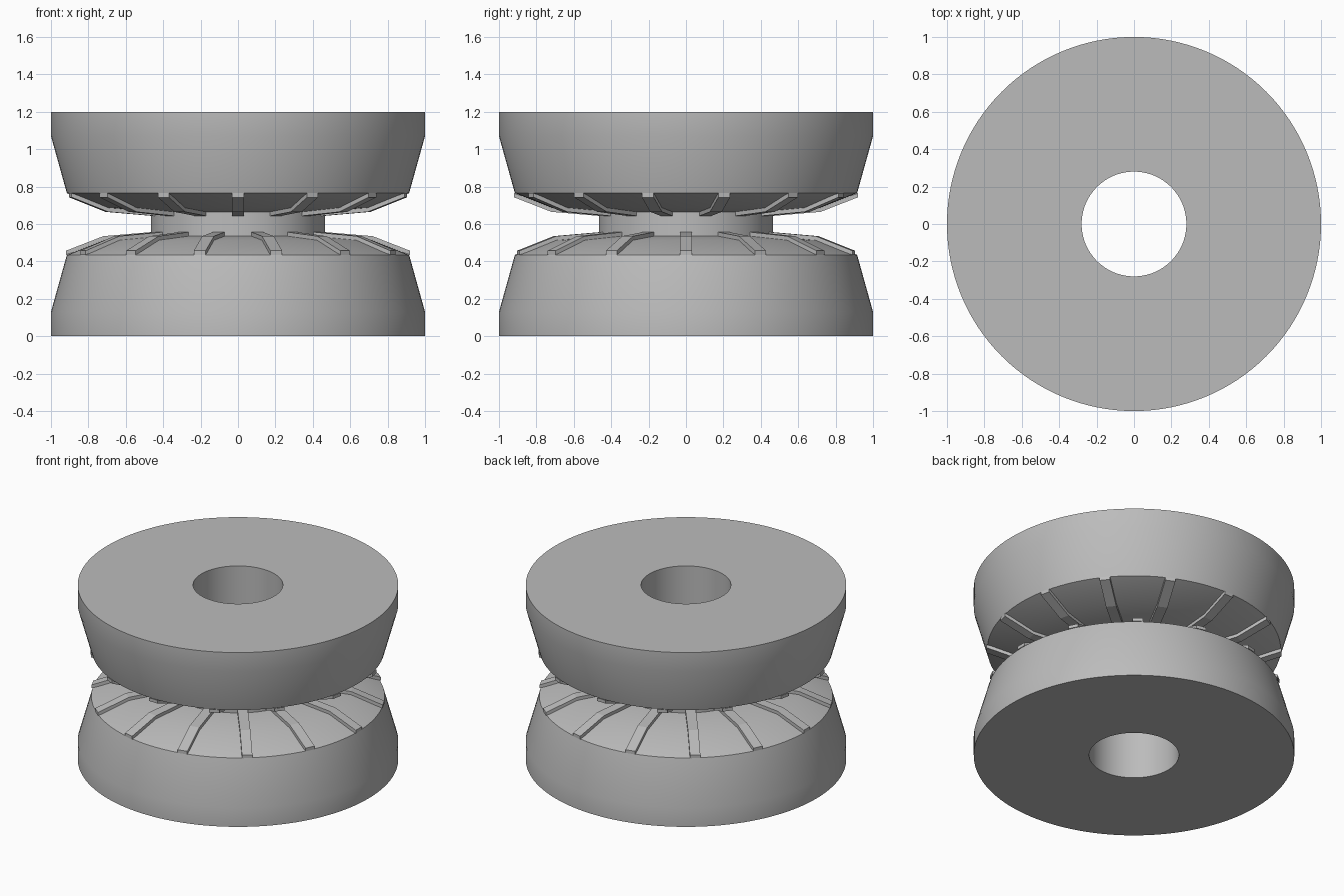
import bpy, bmesh
from math import pi, radians
from mathutils import Matrix, Vector

cube = bpy.data.objects.get("Cube")
if cube:
    bpy.data.objects.remove(cube)

MID = 0.6       # height of the symmetry plane
RIBS = 14
RIB_W = 0.065
RIB_T = 0.022

grey = bpy.data.materials.new("grey")
grey.use_nodes = True
colour = (0.5, 0.5, 0.5, 1)
grey.diffuse_color = colour
grey.node_tree.nodes["Principled BSDF"].inputs["Base Color"].default_value = colour


def finish(bm, name, smooth):
    bmesh.ops.recalc_face_normals(bm, faces=bm.faces)
    mesh = bpy.data.meshes.new(name)
    bm.to_mesh(mesh)
    bm.free()
    mesh.materials.append(grey)
    obj = bpy.data.objects.new(name, mesh)
    bpy.context.collection.objects.link(obj)
    if smooth:
        bpy.ops.object.select_all(action='DESELECT')
        obj.select_set(True)
        bpy.context.view_layer.objects.active = obj
        bpy.ops.object.shade_smooth_by_angle(angle=radians(30))
    return obj


# Spool body: lower half profile, mirrored upward and revolved around the bore
half = [(0.28, 0), (1, 0), (1, 0.13), (0.915, 0.435), (0.72, 0.513), (0.465, 0.535)]
profile = half + [(r, 2 * MID - z) for r, z in reversed(half)]
bm = bmesh.new()
verts = [bm.verts.new((r, 0, z)) for r, z in profile]
edges = [bm.edges.new((a, b)) for a, b in zip(verts, verts[1:] + verts[:1])]
bmesh.ops.spin(bm, geom=verts + edges, axis=(0, 0, 1), cent=(0, 0, 0),
               angle=2 * pi, steps=128, use_merge=True)
bmesh.ops.remove_doubles(bm, verts=bm.verts, dist=1e-4)
finish(bm, "spool_body", True)


# Radial ribs: bent bars lying on the sloped inner faces
def rib_ring(name, flip, offset):
    path = [(0.92, 0.435), (0.72, 0.513), (0.45, 0.536)]
    outline = [(r, z + RIB_T) for r, z in path] + [(r, z - 0.01) for r, z in path[:0:-1]] + [path[0]]
    bm = bmesh.new()
    for i in range(RIBS):
        turn = Matrix.Rotation(2 * pi * (i + offset) / RIBS, 4, 'Z')
        ring = [bm.verts.new(turn @ Vector((r, -RIB_W / 2, 2 * MID - z if flip else z)))
                for r, z in outline]
        face = bm.faces.new(ring)
        new = bmesh.ops.extrude_face_region(bm, geom=[face])["geom"]
        bmesh.ops.translate(bm, vec=turn @ Vector((0, RIB_W, 0)),
                            verts=[v for v in new if isinstance(v, bmesh.types.BMVert)])
    finish(bm, name, False)


rib_ring("lower_ribs", False, 0)
rib_ring("upper_ribs", True, 0.5)
